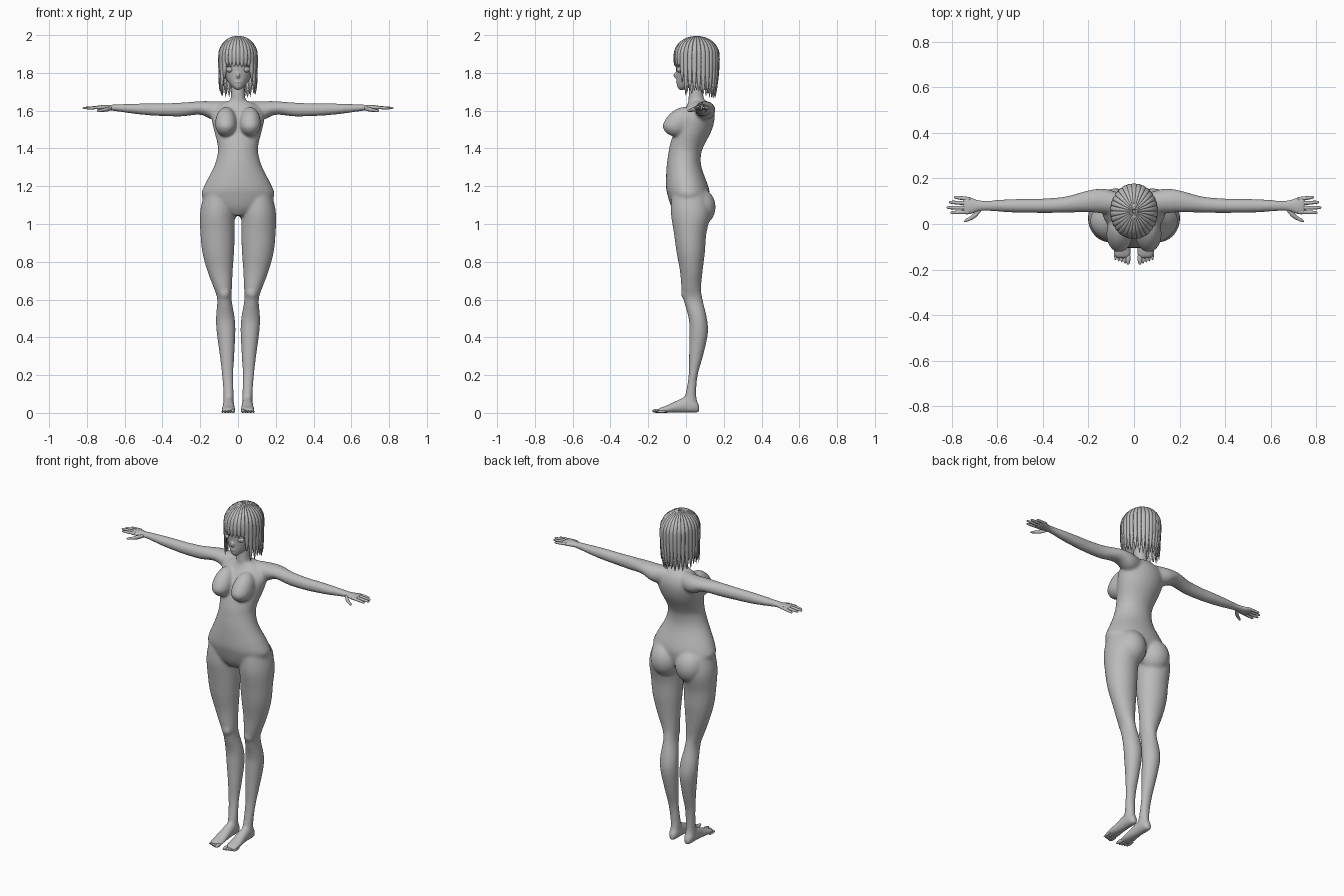
import bpy, bmesh, math, random
from mathutils import Vector, Matrix

random.seed(4)
grey = bpy.data.materials.new("soft grey")
grey.diffuse_color = (0.5, 0.5, 0.5, 1)
X, Y, Z = Vector((1, 0, 0)), Vector((0, 1, 0)), Vector((0, 0, 1))


def smooth_rows(rows, steps):
    """Catmull-Rom interpolation of section rows."""
    out = []
    for i in range(len(rows) - 1):
        p = [rows[max(0, min(len(rows) - 1, i + k))] for k in (-1, 0, 1, 2)]
        for j in range(steps):
            t = j / steps
            out.append([0.5 * (2 * b + (c - a) * t + (2 * a - 5 * b + 4 * c - d) * t * t
                               + (3 * b - a - 3 * c + d) * t ** 3) for a, b, c, d in zip(*p)])
    return out + [list(rows[-1])]


def loft(bm, rows, u, v, n=24, steps=4):
    """Closed skin through ellipses; row = cx, cy, cz, half-size on u, half-size on v."""
    rings = []
    for cx, cy, cz, a, b in smooth_rows(rows, steps):
        c = Vector((cx, cy, cz))
        rings.append([bm.verts.new(c + u * a * math.cos(k * math.tau / n) + v * b * math.sin(k * math.tau / n))
                      for k in range(n)])
    for r, q in zip(rings, rings[1:]):
        for k in range(n):
            bm.faces.new((r[k], r[(k + 1) % n], q[(k + 1) % n], q[k]))
    bm.faces.new(rings[0])
    bm.faces.new(rings[-1])


def column(bm, rows, s=1):
    """Vertical loft; row = z, centre x, half width, y front, y back."""
    loft(bm, [(s * cx, (f + b) / 2, z, w, (b - f) / 2) for z, cx, w, f, b in rows], X, Y, 32)


def ball(bm, loc, size):
    m = Matrix.Translation(loc) @ Matrix.Diagonal((*size, 1))
    return bmesh.ops.create_uvsphere(bm, u_segments=24, v_segments=16, radius=1, matrix=m)["verts"]


def finish(bm, name):
    bmesh.ops.recalc_face_normals(bm, faces=bm.faces)
    for f in bm.faces:
        f.smooth = True
    me = bpy.data.meshes.new(name)
    bm.to_mesh(me)
    bm.free()
    me.materials.append(grey)
    ob = bpy.data.objects.new(name, me)
    bpy.context.collection.objects.link(ob)
    return ob


def fuse(ob, voxel, rounds):
    r = ob.modifiers.new("fuse", 'REMESH')
    r.mode, r.voxel_size, r.use_smooth_shade = 'VOXEL', voxel, True
    s = ob.modifiers.new("soften", 'SMOOTH')
    s.factor, s.iterations = 0.5, rounds


# Body: torso, neck, legs and arms fused into one skin
bm = bmesh.new()
column(bm, [(1.045, 0, .05, -.05, .07), (1.09, 0, .15, -.078, .11), (1.15, 0, .192, -.097, .125),
            (1.2, 0, .18, -.106, .118), (1.3, 0, .129, -.103, .082), (1.37, 0, .108, -.094, .08),
            (1.42, 0, .108, -.085, .098), (1.5, 0, .128, -.06, .138), (1.57, 0, .14, -.035, .152),
            (1.62, 0, .115, 0, .14), (1.65, 0, .06, .015, .115)])
column(bm, [(1.6, 0, .06, .01, .12), (1.65, 0, .042, .012, .1), (1.7, 0, .036, .015, .09),
            (1.77, 0, .036, .015, .095)])
for s in (1, -1):
    # Leg
    column(bm, [(1.16, .1, .08, -.075, .11), (1.06, .109, .092, -.08, .13), (.95, .108, .091, -.064, .108),
                (.85, .105, .084, -.05, .1), (.75, .095, .067, -.032, .088), (.66, .08, .048, -.024, .08),
                (.6, .072, .038, -.014, .088), (.5, .067, .05, .014, .111), (.42, .063, .049, .017, .116),
                (.3, .058, .038, .016, .09), (.2, .055, .03, .014, .062), (.1, .05, .027, -.003, .054),
                (.05, .05, .027, -.02, .062), (.015, .05, .025, -.02, .06)], s)
    ball(bm, (s * .072, -.002, .635), (.03, .025, .035))
    # Bust: upper half stretched and sloped back into the chest
    for v in ball(bm, (s * .064, -.05, 1.528), (.057, .076, .066)):
        d = v.co.z - 1.52
        if d > 0:
            v.co.z += d * .35
            v.co.y += d * .55
    ball(bm, (s * .082, .07, 1.09), (.086, .087, .1))
    # Arm
    loft(bm, [(s * x, y, z, a, b) for x, y, z, a, b in (
        (.06, .09, 1.6, .045, .05), (.13, .1, 1.6, .055, .05), (.2, .1, 1.614, .048, .036),
        (.3, .085, 1.606, .036, .037), (.4, .08, 1.605, .032, .034), (.47, .08, 1.607, .031, .032),
        (.55, .08, 1.61, .029, .027), (.64, .08, 1.615, .023, .019), (.685, .08, 1.616, .023, .015))], Y, Z)
    # Foot
    loft(bm, [(s * x, y, h / 2, w, h / 2) for x, y, w, h in (
        (.05, .07, .012, .04), (.05, .05, .026, .07), (.05, 0, .029, .085), (.05, -.05, .032, .065),
        (.051, -.1, .037, .04), (.051, -.14, .036, .026), (.05, -.15, .03, .018))], X, Z)
fuse(finish(bm, "body"), .0075, 8)

# Hands: palm, four fingers and thumb
for s, side in ((1, "left"), (-1, "right")):
    bm = bmesh.new()
    loft(bm, [(s * x, .08, 1.616, a, b) for x, a, b in (
        (.65, .02, .015), (.685, .024, .0145), (.715, .035, .014), (.74, .037, .011), (.748, .03, .007))], Y, Z)
    for y0, y1, tip, z in ((.109, .118, .79, 1.612), (.09, .096, .813, 1.614),
                           (.071, .072, .822, 1.614), (.053, .05, .806, 1.612)):
        loft(bm, [(s * (.72 + (tip - .72) * t), y0 + (y1 - y0) * t, 1.618 + (z - 1.618) * t, r, r * .9)
                  for t, r in ((0, .009), (.5, .0085), (.9, .0065), (1, .002))], Y, Z, 10)
    loft(bm, [(s * x, y, z, r, r * .9) for x, y, z, r in (
        (.67, .068, 1.613, .011), (.695, .042, 1.607, .013), (.72, .024, 1.602, .009),
        (.738, .015, 1.599, .007), (.746, .011, 1.597, .002))], Y, Z, 12)
    finish(bm, side + "_hand")

# Toes
bm = bmesh.new()
for s in (1, -1):
    for i in range(5):
        r = .0105 if i == 0 else .008 - i * .0004
        ball(bm, (s * (.026 + i * .0138), -.15 + i * .005, r), (r, .029, r))
finish(bm, "toes")

# Head with nose and lips
bm = bmesh.new()
column(bm, [(1.71, 0, .01, -.033, -.012), (1.722, 0, .026, -.044, .02), (1.74, 0, .044, -.049, .07),
            (1.77, 0, .064, -.051, .11), (1.81, 0, .08, -.053, .145), (1.86, 0, .086, -.056, .155),
            (1.91, 0, .084, -.05, .158), (1.95, 0, .068, -.025, .135), (1.98, 0, .03, .02, .09)])
for v in ball(bm, (0, -.05, 1.79), (.01, .017, .02)):
    v.co.y += max(0, v.co.z - 1.79) * .5
ball(bm, (0, -.047, 1.752), (.016, .006, .005))
fuse(finish(bm, "head"), .004, 4)

# Eyes and brows
bm = bmesh.new()
for s in (1, -1):
    ball(bm, (s * .042, -.033, 1.818), (.021, .014, .016))
    ball(bm, (s * .041, -.041, 1.818), (.011, .009, .012))
    ball(bm, (s * .042, -.037, 1.835), (.024, .013, .003))
finish(bm, "eyes")

# Hair: a cap plus two layers of tapering locks radiating from the crown
bm = bmesh.new()
ball(bm, (0, .056, 1.89), (.095, .112, .104))
for count, scale, offset in ((30, 1.0, 0), (26, .94, .5)):
    for i in range(count):
        a = (i + offset) * math.tau / count
        deg = abs(math.degrees(a if a < math.pi else a - math.tau))
        end = 1.835 if deg < 46 else 1.76 if deg < 58 else 1.69 if deg < 125 else 1.675
        end += random.uniform(-.012, .022) * (.4 if deg < 46 else 1)
        tuck = .97 if deg < 125 else .86
        out = Vector((math.sin(a), -math.cos(a), 0))
        side = Vector((math.cos(a), math.sin(a), 0))
        path = [(math.sin(p), 1.89 + .105 * scale * math.cos(p), 1) for p in (.1, .4, .8, 1.2, 1.57)]
        path += [(1 + (tuck - 1) * t * t, 1.89 + (end - 1.89) * t, w)
                 for t, w in ((.35, 1), (.7, .75), (.9, .4), (1, .03))]
        rows = [(out.x * .1 * scale * r, .056 + out.y * .117 * scale * r, z,
                 max(.0015, math.pi / count * .125 * min(1, r) * w), .0055 * min(1, w + .15))
                for r, z, w in path]
        loft(bm, rows, side, out, 8, 3)
finish(bm, "hair")
